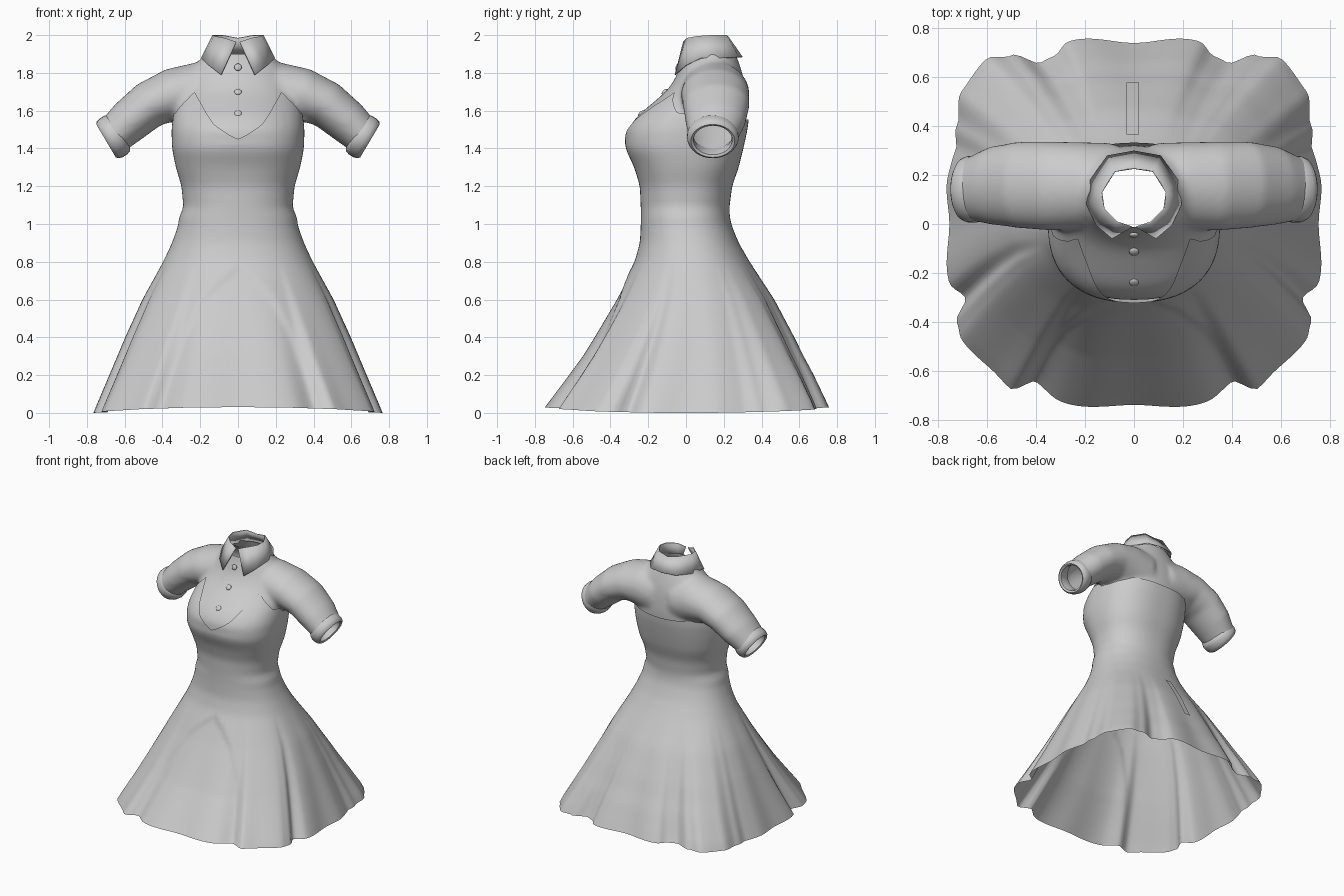
import bpy, bmesh, math
from mathutils import Vector

if "Cube" in bpy.data.objects:
    bpy.data.objects.remove(bpy.data.objects["Cube"])

# Torso and skirt sections: z, half width, front y, back y, squareness
SEC = [(0, .757, -.747, .747, 2.5), (.2, .675, -.62, .665, 2.4), (.4, .593, -.495, .57, 2.3),
       (.6, .503, -.375, .465, 2.2), (.8, .392, -.268, .333, 2.2), (.9, .345, -.24, .275, 2.2),
       (1.0, .31, -.235, .235, 2.2), (1.04, .31, -.235, .228, 2.2), (1.08, .284, -.235, .225, 2.2),
       (1.2, .295, -.24, .24, 2.3), (1.3, .325, -.27, .275, 2.4), (1.4, .345, -.317, .30, 2.4),
       (1.5, .345, -.31, .318, 2.4), (1.57, .335, -.265, .325, 2.3), (1.62, .325, -.205, .325, 2.2),
       (1.7, .31, -.11, .32, 2.1), (1.77, .29, -.06, .31, 2), (1.84, .24, -.035, .29, 2),
       (1.88, .19, -.02, .275, 2), (1.94, .165, -.01, .25, 2)]
# Wavy hem outline, right half, front to back
HEM = [(0, -.735), (.3, -.72), (.4, -.64), (.5, -.67), (.57, -.6), (.70, -.47), (.72, -.4),
       (.685, -.3), (.75, -.24), (.75, 0), (.755, .2), (.725, .3), (.72, .4), (.7, .54),
       (.6, .67), (.5, .685), (.38, .655), (.32, .685), (.27, .74), (0, .735)]
HEM_POLAR = [(math.atan2(x, -y), math.hypot(x, y)) for x, y in HEM]
# Sweetheart neckline: angle from the front, height
NECKLINE = [(0, 1.45), (18, 1.53), (33, 1.63), (45, 1.70), (54, 1.66), (75, 1.59), (100, 1.57), (180, 1.55)]
# Front inverted pleat: height, half width
PLEAT = [(0, .42), (.2, .375), (.4, .31), (.6, .2), (.7, .1), (.77, 0)]
COLS = 220


def lerp_table(tab, a, ease=False):
    for (a0, *v0), (a1, *v1) in zip(tab, tab[1:]):
        if a <= a1:
            f = max(0, (a - a0) / (a1 - a0))
            f = f * f * (3 - 2 * f) if ease else f
            return [p + (q - p) * f for p, q in zip(v0, v1)]
    return list(tab[-1][1:])


def smooth_section(z):
    # average of nearby samples rounds the profile corners
    ds = (-.02, 0, .02) if z > .05 else (0,)
    rows = [lerp_table(SEC, z + d) for d in ds]
    return [sum(c) / len(ds) for c in zip(*rows)]


def section(z, t, off=0.0):
    hw, yf, yb, n = smooth_section(z)
    s, c = math.sin(t), math.cos(t)
    x = (hw + off) * math.copysign(abs(s) ** (2 / n), s)
    y = (yf + yb) / 2 - ((yb - yf) / 2 + off) * math.copysign(abs(c) ** (2 / n), c)
    return Vector((x, y, z))


def dress_point(z, t, off=0.0):
    p, b = section(z, t, off), section(0, t)
    w = min(1, max(0, (.8 - z) / .75))
    r = lerp_table(HEM_POLAR, abs(math.atan2(b.x, -b.y)), True)[0]
    k = 1 + w * (r / math.hypot(b.x, b.y) - 1)
    if p.y < 0 and z < .77:
        inside = (lerp_table(PLEAT, z)[0] - abs(p.x * k)) / .03
        k -= .012 * min(1, max(0, inside)) * min(1, z / .3) / math.hypot(p.x, p.y)
    lift = .03 * math.cos(t) ** 2 * max(0, 1 - z / .3)
    return Vector((p.x * k, p.y * k, z + lift))


def add_loft(bm, rings, closed=True, caps=False):
    vs = [[bm.verts.new(p) for p in ring] for ring in rings]
    n = len(vs[0])
    for a, b in zip(vs, vs[1:]):
        for i in range(n if closed else n - 1):
            j = (i + 1) % n
            bm.faces.new((a[i], a[j], b[j], b[i]))
    if caps:
        bm.faces.new(vs[0])
        bm.faces.new(vs[-1])


def finish(bm, name, angle=50):
    bmesh.ops.recalc_face_normals(bm, faces=bm.faces)
    me = bpy.data.meshes.new(name)
    bm.to_mesh(me)
    bm.free()
    ob = bpy.data.objects.new(name, me)
    bpy.context.collection.objects.link(ob)
    bpy.ops.object.select_all(action='DESELECT')
    ob.select_set(True)
    bpy.context.view_layer.objects.active = ob
    bpy.ops.object.shade_smooth_by_angle(angle=math.radians(angle))
    return ob


def oval(center, axis, rv, ry, n=32):
    v = Vector((-axis.z, 0, axis.x))
    return [center + v * rv * math.cos(a) + Vector((0, ry * math.sin(a), 0))
            for a in (2 * math.pi * i / n for i in range(n))]


ANGLES = [2 * math.pi * i / COLS - math.pi for i in range(COLS)]

# Dress: skirt and sleeveless bodice in one sheet
bm = bmesh.new()
rows = [[dress_point(1.4 * i / 56, t, .004) for t in ANGLES] for i in range(57)]
for i in range(1, 10):
    row = []
    for t in ANGLES:
        top = lerp_table(NECKLINE, abs(math.degrees(t)))[0]
        row.append(dress_point(1.4 + (top - 1.4) * i / 9, t, .004 + .005 * i / 9))
    rows.append(row)
add_loft(bm, rows)
finish(bm, "dress")

# Shirt: torso and sleeves fused, then opened at neck, waist and cuffs
bm = bmesh.new()
add_loft(bm, [[section(1.40 + .02 * i, t, -.004) for t in ANGLES] for i in range(28)], caps=True)
SLEEVE = [(.08, .16, 1.67, .175, .17), (.22, .155, 1.69, .168, .18), (.35, .155, 1.683, .14, .182),
          (.47, .16, 1.632, .125, .177), (.58, .157, 1.541, .116, .16), (.66, .145, 1.467, .102, .133),
          (.70, .145, 1.44, .10, .13)]
for s in (1, -1):
    rings = []
    for i, (x, y, z, rv, ry) in enumerate(SLEEVE):
        a, b = SLEEVE[max(i - 1, 0)], SLEEVE[min(i + 1, len(SLEEVE) - 1)]
        axis = Vector((s * (b[0] - a[0]), 0, b[2] - a[2])).normalized()
        rings.append(oval(Vector((s * x, y, z)), axis, rv, ry))
    part = bmesh.new()
    add_loft(part, rings, caps=True)
    bmesh.ops.recalc_face_normals(part, faces=part.faces)
    tmp = bpy.data.meshes.new("sleeve_tmp")
    part.to_mesh(tmp)
    part.free()
    bm.from_mesh(tmp)
    bpy.data.meshes.remove(tmp)
raw = finish(bm, "shirt_raw")
rm = raw.modifiers.new("fuse", 'REMESH')
rm.mode, rm.voxel_size = 'VOXEL', .015
sm = raw.modifiers.new("smooth", 'SMOOTH')
sm.factor, sm.iterations = .5, 10
fused = bpy.data.meshes.new_from_object(raw.evaluated_get(bpy.context.evaluated_depsgraph_get()))
bpy.data.objects.remove(raw)
bm = bmesh.new()
bm.from_mesh(fused)
cuts = [((0, 0, 1.9), (0, 0, 1))] + [((s * .66, 0, 1.467), (s * .86, 0, -.51)) for s in (1, -1)]
for co, no in cuts:
    bmesh.ops.bisect_plane(bm, geom=bm.verts[:] + bm.edges[:] + bm.faces[:],
                           plane_co=co, plane_no=no, clear_outer=True)
low = [f for f in bm.faces if abs(f.calc_center_median().x) < .36 and f.calc_center_median().z < 1.43]
bmesh.ops.delete(bm, geom=low, context='FACES')
finish(bm, "shirt")

# Rolled cuffs
for s, side in ((1, "left"), (-1, "right")):
    axis = Vector((s * .86, 0, -.51)).normalized()
    mid = Vector((s * .66, .142, 1.463))
    prof = [(-.045, .9), (-.038, 1.02), (-.015, 1.09), (.015, 1.09), (.036, 1.03), (.045, .93),
            (.038, .82), (.0, .8), (-.045, .9)]
    bm = bmesh.new()
    add_loft(bm, [oval(mid + axis * d, axis, .109 * k, .125 * k) for d, k in prof])
    bmesh.ops.remove_doubles(bm, verts=bm.verts, dist=1e-4)
    finish(bm, side + "_cuff")

# Pointed collar, flared downwards with an open front
TOP = [(0, .23, 1.985), (.08, .217, 2.0), (.135, .13, 2.0), (.125, .06, 1.995), (.07, .005, 1.985), (.01, -.015, 1.965)]
LOW = [(0, .30, 1.885), (.11, .28, 1.885), (.18, .18, 1.88), (.195, .08, 1.88), (.155, -.005, 1.84), (.09, -.06, 1.79)]
bm = bmesh.new()
for s in (1, -1):
    add_loft(bm, [[(s * x, y, z) for x, y, z in r] for r in (TOP, LOW)], closed=False)
bmesh.ops.remove_doubles(bm, verts=bm.verts, dist=1e-4)
collar = finish(bm, "collar", 30)
so = collar.modifiers.new("thickness", 'SOLIDIFY')
so.thickness = .006

# Front buttons
for i, (y, z, tilt) in enumerate([(-.045, 1.83, 75), (-.113, 1.70, 45), (-.238, 1.585, 45)]):
    bm = bmesh.new()
    bmesh.ops.create_uvsphere(bm, u_segments=16, v_segments=8, radius=.02)
    ob = finish(bm, "button_%d" % (i + 1))
    ob.location, ob.scale = (0, y, z), (1, 1, .5)
    ob.rotation_euler = (math.radians(tilt), 0, 0)

# Narrow strip on the back of the skirt
bm = bmesh.new()
strip = []
for i in range(9):
    p = dress_point(.40 + .37 * i / 8, math.pi, .013)
    strip.append([(-.03, p.y, p.z), (.02, p.y, p.z)])
add_loft(bm, strip, closed=False)
finish(bm, "back_strip")
